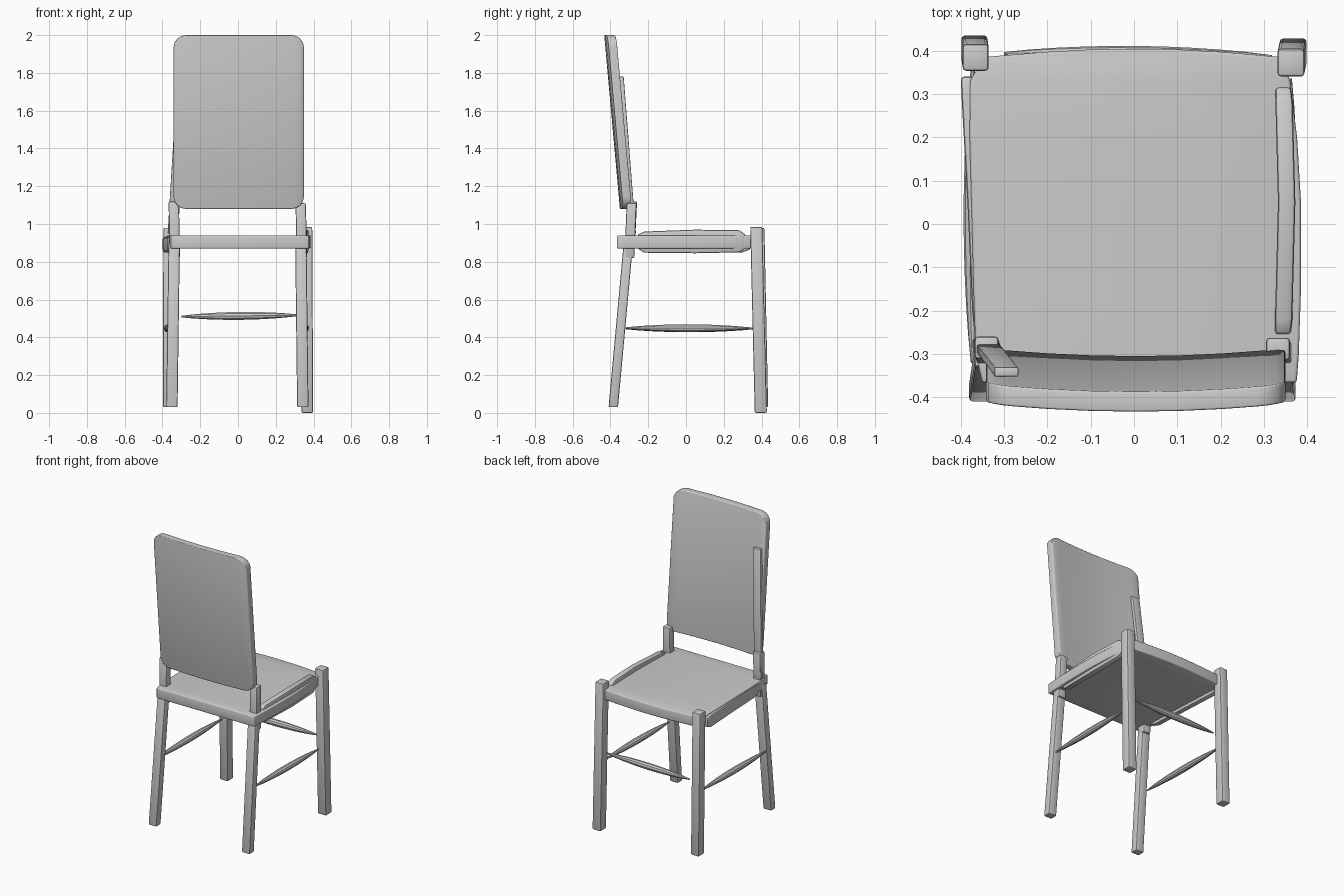
import bpy, bmesh, math
from mathutils import Vector

if "Cube" in bpy.data.objects:
    bpy.data.objects.remove(bpy.data.objects["Cube"])


def finish(name, bm, bevel=0.0, segs=2):
    bmesh.ops.recalc_face_normals(bm, faces=bm.faces)
    me = bpy.data.meshes.new(name)
    bm.to_mesh(me)
    bm.free()
    ob = bpy.data.objects.new(name, me)
    bpy.context.collection.objects.link(ob)
    bpy.ops.object.select_all(action='DESELECT')
    ob.select_set(True)
    bpy.context.view_layer.objects.active = ob
    if bevel:
        m = ob.modifiers.new("Bevel", 'BEVEL')
        m.width, m.segments = bevel, segs
        m.limit_method, m.angle_limit = 'ANGLE', math.radians(40)
        bpy.ops.object.modifier_apply(modifier=m.name)
    bpy.ops.object.shade_smooth_by_angle(angle=math.radians(35))
    return ob


def loft(name, rings, bevel=0.0, segs=2):
    """Skin a list of equal-length vertex rings and cap both ends."""
    bm = bmesh.new()
    vs = [[bm.verts.new(p) for p in r] for r in rings]
    n = len(vs[0])
    for a, b in zip(vs, vs[1:]):
        for i in range(n):
            j = (i + 1) % n
            bm.faces.new((a[i], a[j], b[j], b[i]))
    bm.faces.new(vs[0])
    bm.faces.new(vs[-1])
    return finish(name, bm, bevel, segs)


def post(name, bottom, top, wx, wy, bevel=0.008):
    """Square post with level ends."""
    def ring(c):
        return [(c[0] + sx * wx / 2, c[1] + sy * wy / 2, c[2])
                for sx, sy in ((-1, -1), (1, -1), (1, 1), (-1, 1))]
    return loft(name, [ring(bottom), ring(top)], bevel)


def spindle(name, a, b, radius, sides=10, steps=10):
    """Lens-shaped turned stretcher."""
    a, b = Vector(a), Vector(b)
    d = (b - a).normalized()
    u = d.cross(Vector((0, 0, 1))).normalized()
    w = u.cross(d)
    rings = []
    for k in range(steps + 1):
        t = k / steps
        r = radius * (0.2 + 0.8 * math.sin(math.pi * t) ** 0.8) if 0 < k < steps else radius * 0.2
        rings.append([a.lerp(b, t) + r * (math.cos(q) * u + math.sin(q) * w)
                      for q in (2 * math.pi * i / sides for i in range(sides))])
    return loft(name, rings)


def rail(name, stations):
    """Stations along y: (y, centre x, half width, z low, z high)."""
    return loft(name, [[(x - h, y, z0), (x + h, y, z0), (x + h, y, z1), (x - h, y, z1)]
                       for y, x, h, z0, z1 in stations], 0.008)


# Legs on the open side
post("open_side_leg_left", (-0.368, 0.404, 0.03), (-0.365, 0.384, 0.98), 0.06, 0.062)
post("open_side_leg_right", (0.367, 0.396, 0.0), (0.362, 0.372, 0.985), 0.062, 0.064)

# Legs and short posts under the backrest
post("backrest_leg_left", (-0.35, -0.385, 0.03), (-0.338, -0.305, 0.9), 0.06, 0.05)
post("backrest_leg_right", (0.343, -0.385, 0.03), (0.333, -0.305, 0.9), 0.06, 0.05)
post("backrest_post_left", (-0.335, -0.3, 0.82), (-0.34, -0.285, 1.12), 0.055, 0.052)
post("backrest_post_right", (0.338, -0.3, 0.82), (0.332, -0.288, 1.11), 0.055, 0.052)

# Single slat leaning against the backrest
post("backrest_slat", (-0.345, -0.276, 0.95), (-0.294, -0.341, 1.78), 0.055, 0.022, 0.004)

# Seat: slab lofted along y with slightly bowed sides
outline = [(-0.366, -0.35, 0.375), (-0.3, -0.365, 0.38), (-0.15, -0.37, 0.385),
           (0.05, -0.375, 0.385), (0.2, -0.379, 0.376), (0.33, -0.378, 0.36),
           (0.385, -0.345, 0.34), (0.397, -0.2, 0.2), (0.404, -0.07, 0.07)]
loft("seat", [[(x0, y, 0.87), (x1, y, 0.87), (x1, y, 0.94), (x0, y, 0.94)]
              for y, x0, x1 in outline], 0.014, 3)

# Side rails
rail("seat_rail_right", [(-0.255, 0.343, 0.018, 0.87, 0.945), (-0.22, 0.345, 0.02, 0.848, 0.96),
                         (0.05, 0.352, 0.02, 0.845, 0.97), (0.28, 0.346, 0.02, 0.85, 0.967),
                         (0.315, 0.344, 0.018, 0.87, 0.945)])
rail("seat_rail_left", [(-0.25, -0.352, 0.016, 0.865, 0.925), (-0.2, -0.355, 0.018, 0.85, 0.93),
                        (0.05, -0.366, 0.018, 0.85, 0.93), (0.3, -0.38, 0.018, 0.85, 0.93),
                        (0.34, -0.383, 0.016, 0.865, 0.925)])

# Stretchers
spindle("cross_stretcher", (-0.3, 0.392, 0.51), (0.318, 0.385, 0.517), 0.022)
spindle("side_stretcher_left", (-0.372, -0.32, 0.447), (-0.372, 0.36, 0.447), 0.021)
spindle("side_stretcher_right", (0.35, -0.32, 0.449), (0.36, 0.335, 0.449), 0.021)

# Backrest: rounded, leaning and gently curved panel lofted along x
HALF, Z0, Z1, R, THICK = 0.345, 1.08, 2.0, 0.065, 0.046
corner = [(HALF - R + R * math.sin(a), R - R * math.cos(a))
          for a in (math.radians(d) for d in (0, 22.5, 45, 67.5, 90))]
half = [(0, 0), (0.1, 0), (0.2, 0)] + corner
cols = [(-x, i) for x, i in reversed(half[1:])] + half


def panel_y(x, z):
    return -0.35 - 0.083 * (z - Z0) / (Z1 - Z0) + 0.018 * (x / HALF) ** 2


rings = []
for x, inset in cols:
    lo, hi = Z0 + inset, Z1 - inset
    rings.append([(x + 0.004, panel_y(x, lo), lo), (x + 0.004, panel_y(x, lo) + THICK, lo),
                  (x + 0.004, panel_y(x, hi) + THICK, hi), (x + 0.004, panel_y(x, hi), hi)])
loft("backrest", rings, 0.012, 3)
